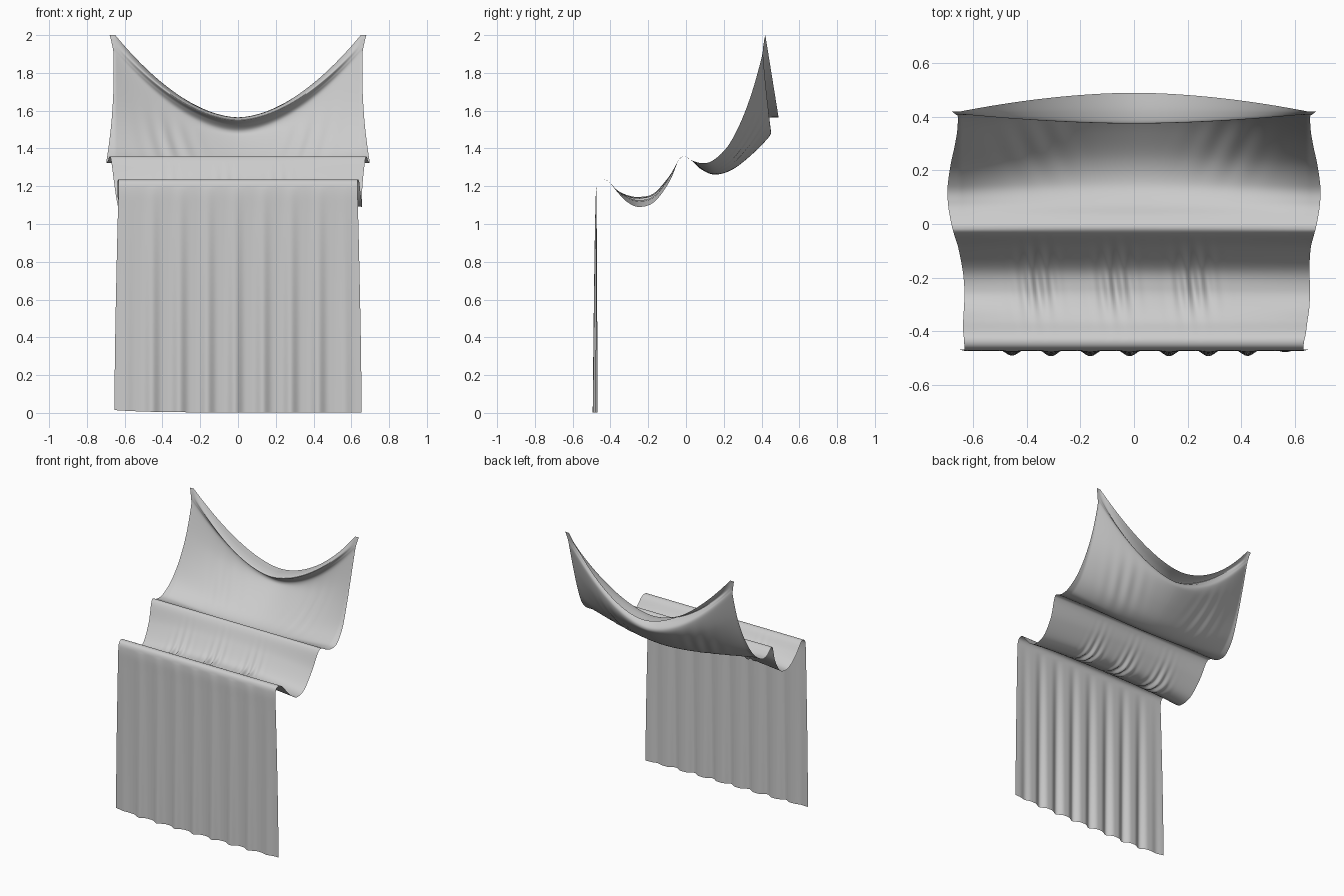
import bpy, bmesh, math

# Lengthwise profile of the draped sheet, from front hem to back hem:
# (centre y, centre z, side-edge y, side-edge z, half width)
P = [
    (-.475, .003, -.475, .003, .655), (-.475, .40, -.475, .40, .65),
    (-.475, .80, -.475, .80, .642), (-.475, 1.05, -.475, 1.05, .636),
    (-.474, 1.17, -.474, 1.17, .633), (-.464, 1.22, -.464, 1.22, .633),
    (-.437, 1.235, -.437, 1.235, .635), (-.405, 1.22, -.405, 1.22, .64),
    (-.36, 1.175, -.36, 1.165, .643), (-.30, 1.145, -.31, 1.115, .645),
    (-.24, 1.135, -.25, 1.09, .645), (-.17, 1.155, -.17, 1.115, .648),
    (-.09, 1.25, -.09, 1.22, .658), (-.04, 1.335, -.04, 1.335, .672),
    (-.01, 1.357, -.01, 1.357, .68), (.03, 1.335, .03, 1.337, .688),
    (.08, 1.29, .08, 1.323, .695), (.15, 1.262, .14, 1.335, .696),
    (.24, 1.285, .22, 1.41, .685), (.34, 1.36, .29, 1.54, .67),
    (.43, 1.45, .35, 1.70, .66), (.45, 1.49, .40, 1.88, .658),
    (.42, 1.525, .407, 1.93, .663), (.375, 1.55, .411, 1.955, .668),
    (.42, 1.563, .415, 1.98, .674), (.49, 1.565, .42, 2.0, .68),
]
SUB, NU = 8, 180


def spline(s):
    """Catmull-Rom sample of the profile."""
    i = min(int(s), len(P) - 2)
    t = s - i
    a, b, c, d = (P[max(0, min(len(P) - 1, i + k))] for k in (-1, 0, 1, 2))
    return [q + .5 * t * (r - p + t * (2*p - 5*q + 4*r - e + t * (3*(q - r) + e - p)))
            for p, q, r, e in zip(a, b, c, d)]


def bump(v, centre, width):
    return math.exp(-((v - centre) / width) ** 2)


def cloth_point(s, u):
    cy, cz, ey, ez, hw = spline(s)
    x = u * hw
    # sag from the pinned corners towards the middle
    e = min(abs(x) / .65, 1) ** 1.8
    y, z = cy + (ey - cy) * e, cz + (ez - cz) * e
    x += .012 * bump(cy, -.25, .12) * (s > 6)
    if s < 6:
        # soft pleats growing towards the front hem
        g = max(0, 1 - z / 1.2) ** .6
        w = .5 + .5 * math.cos(2 * math.pi * (x - .425) / .147)
        y += g * (.007 - .026 * w * w * (1 - .9 * bump(abs(u), 1, .2)))
        z += .012 * max(0, -u) ** 4 * g
    elif s < 13:
        # gathered wrinkles in the front trough
        k = bump(y, -.22, .1)
        for c in (-.36, -.07, .22):
            z += .012 * k * bump(x, c, .07) * math.cos((x - c) * 110 + 14 * y)
    elif s > 16:
        # faint drag lines running down from the corners
        k = bump(s, 19, 1.2) * bump(abs(x), .36, .13)
        z += .005 * k * math.sin(60 * abs(x) - 26 * y)
    return x, y, z


# Draped sheet
bm = bmesh.new()
rows = [[bm.verts.new(cloth_point(j / SUB, 2 * i / NU - 1)) for i in range(NU + 1)]
        for j in range((len(P) - 1) * SUB + 1)]
for r0, r1 in zip(rows, rows[1:]):
    for i in range(NU):
        bm.faces.new((r0[i], r0[i + 1], r1[i + 1], r1[i])).smooth = True
mesh = bpy.data.meshes.new("draped_cloth")
bm.to_mesh(mesh)
bm.free()
cloth = bpy.data.objects.new("draped_cloth", mesh)
bpy.context.collection.objects.link(cloth)
